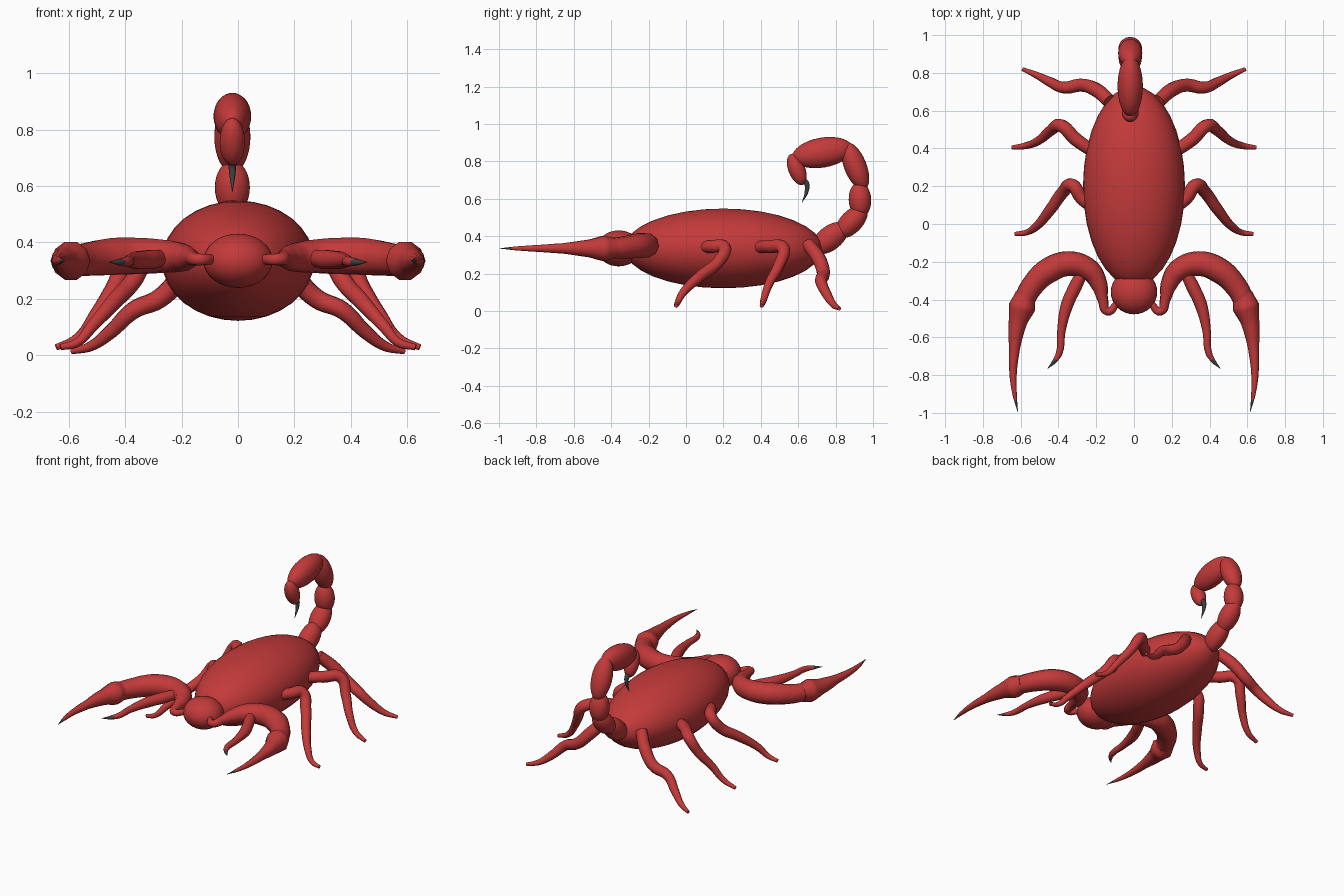
import bpy
import math
from mathutils import Vector

cube = bpy.data.objects.get("Cube")
if cube:
    bpy.data.objects.remove(cube, do_unlink=True)


def make_material(name, color):
    mat = bpy.data.materials.new(name)
    mat.use_nodes = True
    mat.diffuse_color = color
    mat.node_tree.nodes["Principled BSDF"].inputs["Base Color"].default_value = color
    return mat


RED = make_material("shell_red", (0.55, 0.042, 0.042, 1))
DARK = make_material("tip_dark_grey", (0.05, 0.054, 0.055, 1))


def ellipsoid(name, center, radii, tilt=0.0):
    bpy.ops.mesh.primitive_uv_sphere_add(segments=32, ring_count=16, radius=1,
                                         location=center, rotation=(tilt, 0, 0))
    obj = bpy.context.object
    obj.name = name
    obj.scale = radii
    obj.data.materials.append(RED)
    bpy.ops.object.shade_smooth()
    return obj


def tail_part(name, start, end, width, depth):
    # Ellipsoid stretched between two (y, z) points
    a, b = Vector(start), Vector(end)
    mid, d = (a + b) / 2, b - a
    return ellipsoid(name, (TAIL_X, mid.x, mid.y), (width, depth, d.length / 2),
                     math.atan2(-d.x, d.y))


def limb(name, points, side=1, mat=RED, tip_y=None):
    # Round tapering tube through (x, y, z, radius) points
    curve = bpy.data.curves.new(name, "CURVE")
    curve.dimensions = "3D"
    curve.bevel_depth = 1
    curve.bevel_resolution = 3
    curve.resolution_u = 6
    curve.use_fill_caps = True
    spline = curve.splines.new("BEZIER")
    spline.bezier_points.add(len(points) - 1)
    for bp, (x, y, z, r) in zip(spline.bezier_points, points):
        bp.co = (side * x, y, z)
        bp.radius = r
        bp.handle_left_type = bp.handle_right_type = "AUTO"
    obj = bpy.data.objects.new(name, curve)
    bpy.context.collection.objects.link(obj)
    bpy.ops.object.select_all(action="DESELECT")
    obj.select_set(True)
    bpy.context.view_layer.objects.active = obj
    bpy.ops.object.convert(target="MESH")
    obj = bpy.context.object
    obj.name = name
    obj.data.materials.clear()
    obj.data.materials.append(mat)
    obj.data.materials.append(DARK)
    for face in obj.data.polygons:
        dark = tip_y is not None and face.center.y < tip_y
        face.material_index = 1 if dark else 0
    bpy.ops.object.shade_smooth_by_angle(angle=math.radians(50))
    return obj


# Body and head
ellipsoid("body", (0, 0.2, 0.335), (0.27, 0.53, 0.213))
ellipsoid("head", (0, -0.36, 0.335), (0.123, 0.118, 0.096))

# Curled tail
TAIL_X = -0.02
tail_part("tail_segment_1", (0.68, 0.32), (0.86, 0.46), 0.06, 0.065)
tail_part("tail_segment_2", (0.81, 0.40), (0.96, 0.555), 0.062, 0.06)
tail_part("tail_segment_3", (0.935, 0.50), (0.925, 0.69), 0.062, 0.06)
tail_part("tail_segment_4", (0.955, 0.65), (0.855, 0.90), 0.064, 0.06)
tail_part("tail_segment_5", (0.57, 0.82), (0.89, 0.875), 0.067, 0.08)
tail_part("stinger_bulb", (0.56, 0.84), (0.625, 0.675), 0.045, 0.045)
limb("stinger", [(TAIL_X, 0.60, 0.71, 0.018), (TAIL_X, 0.643, 0.685, 0.015),
                 (TAIL_X, 0.645, 0.64, 0.011), (TAIL_X, 0.62, 0.58, 0.001)], mat=DARK)

# Limbs, listed for the left side
FRONT_LEG = [(0.22, 0.09, 0.34, 0.033), (0.28, 0.14, 0.345, 0.035),
             (0.325, 0.205, 0.34, 0.035), (0.375, 0.17, 0.26, 0.033),
             (0.44, 0.08, 0.19, 0.03), (0.52, -0.015, 0.10, 0.022),
             (0.57, -0.045, 0.045, 0.016), (0.63, -0.053, 0.028, 0.011)]
MIDDLE_LEG = [(0.21, 0.38, 0.34, 0.033), (0.31, 0.45, 0.345, 0.036),
              (0.385, 0.52, 0.335, 0.035), (0.44, 0.495, 0.24, 0.03),
              (0.50, 0.445, 0.15, 0.024), (0.57, 0.415, 0.06, 0.018),
              (0.645, 0.405, 0.028, 0.011)]
BACK_LEG = [(0.13, 0.65, 0.36, 0.036), (0.20, 0.71, 0.28, 0.038),
            (0.28, 0.735, 0.20, 0.035), (0.37, 0.722, 0.16, 0.032),
            (0.45, 0.755, 0.085, 0.026), (0.52, 0.79, 0.033, 0.018),
            (0.59, 0.82, 0.013, 0.01)]
ARM = [(0.09, -0.42, 0.34, 0.018), (0.14, -0.463, 0.34, 0.022),
       (0.165, -0.40, 0.345, 0.028), (0.185, -0.32, 0.345, 0.045),
       (0.235, -0.245, 0.35, 0.058), (0.34, -0.21, 0.352, 0.066),
       (0.45, -0.245, 0.35, 0.068), (0.54, -0.33, 0.34, 0.06),
       (0.59, -0.42, 0.335, 0.055)]
CLAW = [(0.575, -0.37, 0.337, 0.052), (0.593, -0.44, 0.335, 0.071),
        (0.615, -0.52, 0.335, 0.049), (0.633, -0.66, 0.335, 0.029),
        (0.64, -0.80, 0.335, 0.019), (0.632, -0.90, 0.335, 0.012),
        (0.615, -0.995, 0.335, 0.001)]
SMALL_CLAW = [(0.27, -0.25, 0.345, 0.03), (0.31, -0.33, 0.34, 0.035),
              (0.355, -0.43, 0.337, 0.033), (0.385, -0.57, 0.335, 0.022),
              (0.395, -0.68, 0.332, 0.018), (0.42, -0.725, 0.33, 0.012),
              (0.458, -0.766, 0.33, 0.001)]

for label, side in (("left", 1), ("right", -1)):
    limb(label + "_front_leg", FRONT_LEG, side)
    limb(label + "_middle_leg", MIDDLE_LEG, side)
    limb(label + "_back_leg", BACK_LEG, side)
    limb(label + "_arm", ARM, side)
    limb(label + "_claw", CLAW, side, tip_y=-0.93)
    limb(label + "_small_claw", SMALL_CLAW, side, tip_y=-0.72)
